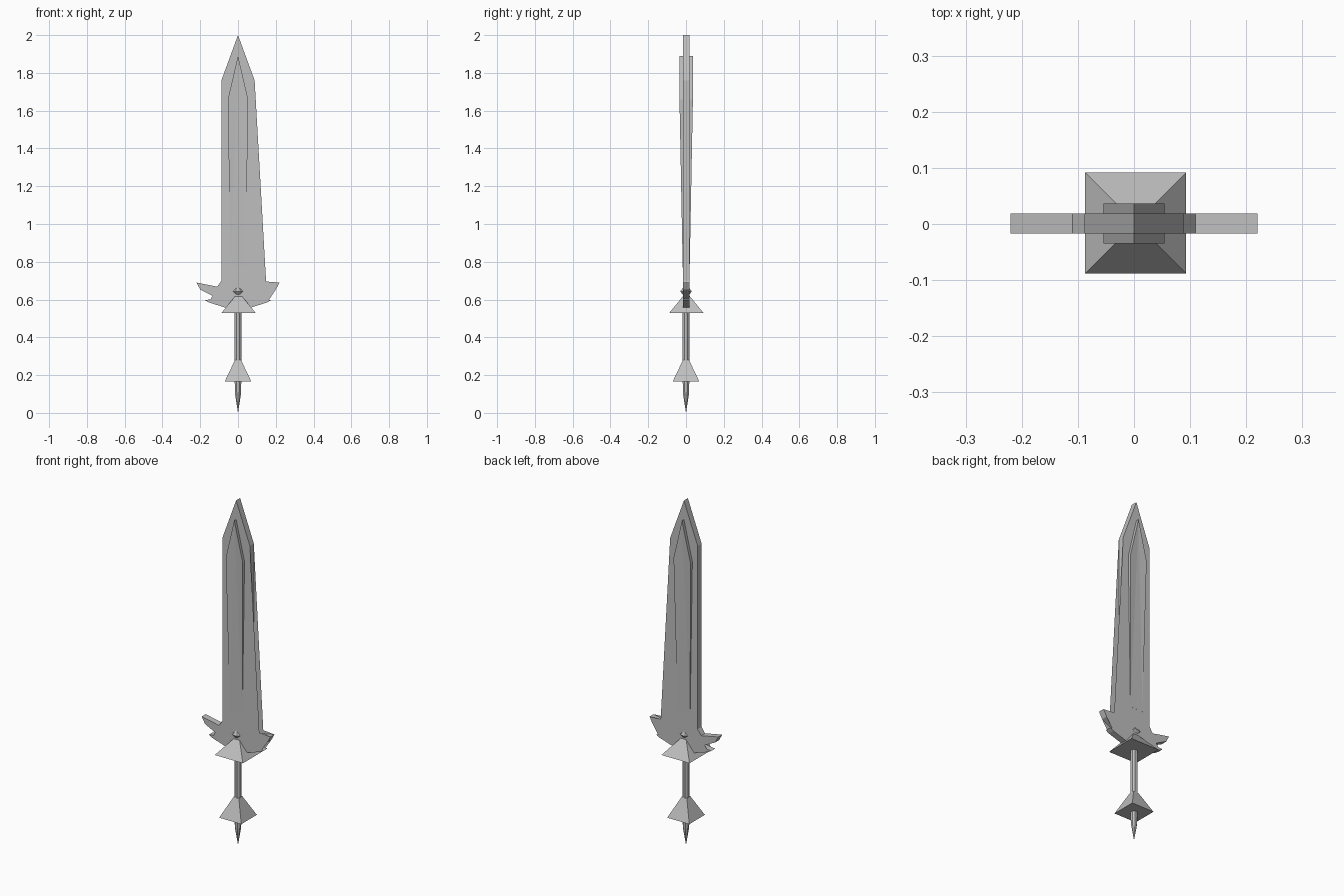
import bpy, bmesh, math

cube = bpy.data.objects.get("Cube")
if cube:
    bpy.data.objects.remove(cube)

steel = bpy.data.materials.new("grey_steel")
steel.use_nodes = True
grey = (0.52, 0.52, 0.52, 1)
steel.diffuse_color = grey
steel.node_tree.nodes["Principled BSDF"].inputs["Base Color"].default_value = grey


def finish(name, bm):
    bmesh.ops.recalc_face_normals(bm, faces=bm.faces)
    mesh = bpy.data.meshes.new(name)
    bm.to_mesh(mesh)
    bm.free()
    mesh.materials.append(steel)
    obj = bpy.data.objects.new(name, mesh)
    bpy.context.collection.objects.link(obj)
    return obj


def plate(name, half, depth, y=0.0):
    """Mirror a right-hand (x, z) outline and give it thickness; depth(z) is half of it."""
    outline = half + [(-x, z) for x, z in reversed(half) if x > 0]
    bm = bmesh.new()
    front = [bm.verts.new((x, y - depth(z), z)) for x, z in outline]
    back = [bm.verts.new((x, y + depth(z), z)) for x, z in outline]
    caps = [bm.faces.new(front), bm.faces.new(back)]
    for i in range(len(outline)):
        j = (i + 1) % len(outline)
        bm.faces.new((front[i], front[j], back[j], back[i]))
    bmesh.ops.triangulate(bm, faces=caps)
    return finish(name, bm)


def stack(name, sides, rings, centre=(0, 0)):
    """Faceted solid from (radius, z) rings; flat sides face the axes."""
    bm = bmesh.new()
    loops = []
    for r, z in rings:
        loops.append([bm.verts.new((centre[0] + r * math.cos(a), centre[1] + r * math.sin(a), z))
                      for a in [(i + 0.5) * math.tau / sides for i in range(sides)]])
    for low, high in zip(loops, loops[1:]):
        for i in range(sides):
            j = (i + 1) % sides
            bm.faces.new((low[i], low[j], high[j], high[i]))
    bm.faces.new(loops[0])
    bm.faces.new(loops[-1])
    bmesh.ops.remove_doubles(bm, verts=bm.verts, dist=0.0002)
    return finish(name, bm)


# Blade with winged crossguard in one silhouette
plate("winged_blade",
      [(0, 2.0), (0.088, 1.76), (0.088, 0.70), (0.11, 0.668), (0.22, 0.69),
       (0.2, 0.653), (0.105, 0.605), (0.175, 0.597), (0.155, 0.585), (0.06, 0.555)],
      lambda z: 0.018, 0.001)

# Raised centre of the blade, sinking into it toward the guard
plate("blade_ridge",
      [(0, 1.89), (0.054, 1.66), (0.04, 0.77)],
      lambda z: 0.0185 + 0.017 * min(1, (z - 0.77) / 0.89), 0.001)

# Square flared collars
root2 = math.sqrt(2)
stack("guard_collar", 4, [(0.09 * root2, 0.53), (0.012 * root2, 0.625)], (0.003, 0.002))
stack("pommel_collar", 4, [(0.071 * root2, 0.165), (0.016 * root2, 0.28)])

# Grip ending in a spike
stack("grip", 8, [(0.0001, 0.0), (0.017, 0.1), (0.019, 0.17), (0.019, 0.54)])

# Cut gem set through the blade
stack("gem", 8, [(0.004, 0.61), (0.033, 0.643), (0.015, 0.667)])
